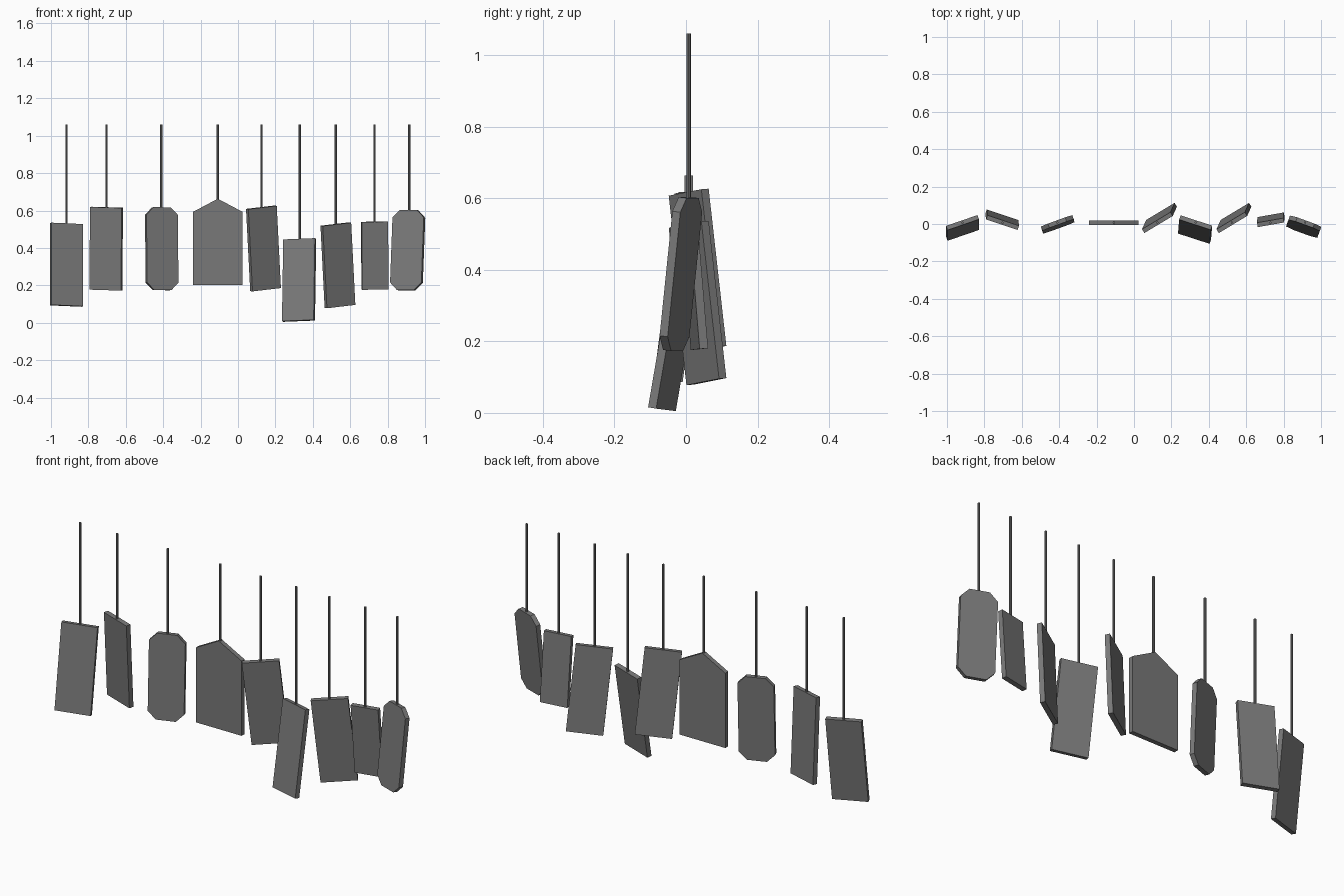
import bpy
from math import radians
from mathutils import Euler, Vector

cube = bpy.data.objects.get("Cube")
if cube:
    bpy.data.objects.remove(cube, do_unlink=True)

ROD_TOP = 1.06
ROD_RADIUS = 0.006
THICKNESS = 0.024
CENTRE_Y = 0.0075

# One dark grey for plates and rods
grey = bpy.data.materials.new("dark_grey")
grey.use_nodes = True
colour = (0.19, 0.19, 0.19, 1)
grey.diffuse_color = colour
grey.node_tree.nodes["Principled BSDF"].inputs["Base Color"].default_value = colour


# Outlines hang down from the middle of the top edge
def rectangle(w, h):
    return [(-w / 2, 0), (-w / 2, -h), (w / 2, -h), (w / 2, 0)]


def octagon(w, h):
    c = 0.04
    half = [(w / 2 - c, -h), (w / 2, c - h), (w / 2, -c), (w / 2 - c, 0)]
    return half + [(-x, z) for x, z in reversed(half)]


def gable(w, h):
    return [(0, 0), (-w / 2, -0.07), (-w / 2, -h), (w / 2, -h), (w / 2, -0.07)]


def add_plate(name, outline, location, angles):
    n = len(outline)
    verts = [(x, y, z) for y in (-THICKNESS / 2, THICKNESS / 2) for x, z in outline]
    faces = [tuple(range(n)), tuple(reversed(range(n, 2 * n)))]
    faces += [(i, i + n, (i + 1) % n + n, (i + 1) % n) for i in range(n)]
    mesh = bpy.data.meshes.new(name)
    mesh.from_pydata(verts, [], faces)
    mesh.materials.append(grey)
    obj = bpy.data.objects.new(name, mesh)
    obj.location = location
    obj.rotation_euler = Euler([radians(a) for a in angles])
    bpy.context.collection.objects.link(obj)


def add_rod(name, x, bottom):
    bpy.ops.mesh.primitive_cylinder_add(
        vertices=8, radius=ROD_RADIUS, depth=ROD_TOP - bottom,
        location=(x, CENTRE_Y, (ROD_TOP + bottom) / 2))
    rod = bpy.context.object
    rod.name = name
    rod.data.materials.append(grey)


# Shape, width, height, rod x, top z, swing (tilt, roll, yaw)
plates = [
    (rectangle, 0.178, 0.443, -0.917, 0.53, (-7, 2.4, 19)),
    (rectangle, 0.178, 0.443, -0.703, 0.617, (3.6, 1.7, -18.5)),
    (octagon, 0.178, 0.443, -0.41, 0.617, (-2.5, 0.3, 20)),
    (gable, 0.265, 0.46, -0.108, 0.663, (0, 0, 0)),
    (rectangle, 0.178, 0.443, 0.125, 0.617, (4, -5.8, 31)),
    (rectangle, 0.178, 0.443, 0.33, 0.447, (-9.5, -2.2, -18)),
    (rectangle, 0.178, 0.443, 0.523, 0.527, (4, -5.8, 31)),
    (rectangle, 0.143, 0.363, 0.73, 0.54, (4.6, -1.2, 10)),
    (octagon, 0.178, 0.43, 0.915, 0.602, (-6.2, 0, -20)),
]
for i, (shape, w, h, x, z, swing) in enumerate(plates, 1):
    add_plate(f"hanging_plate_{i}", shape(w, h), Vector((x, CENTRE_Y, z)), swing)
    add_rod(f"hanging_rod_{i}", x, z - 0.004)
